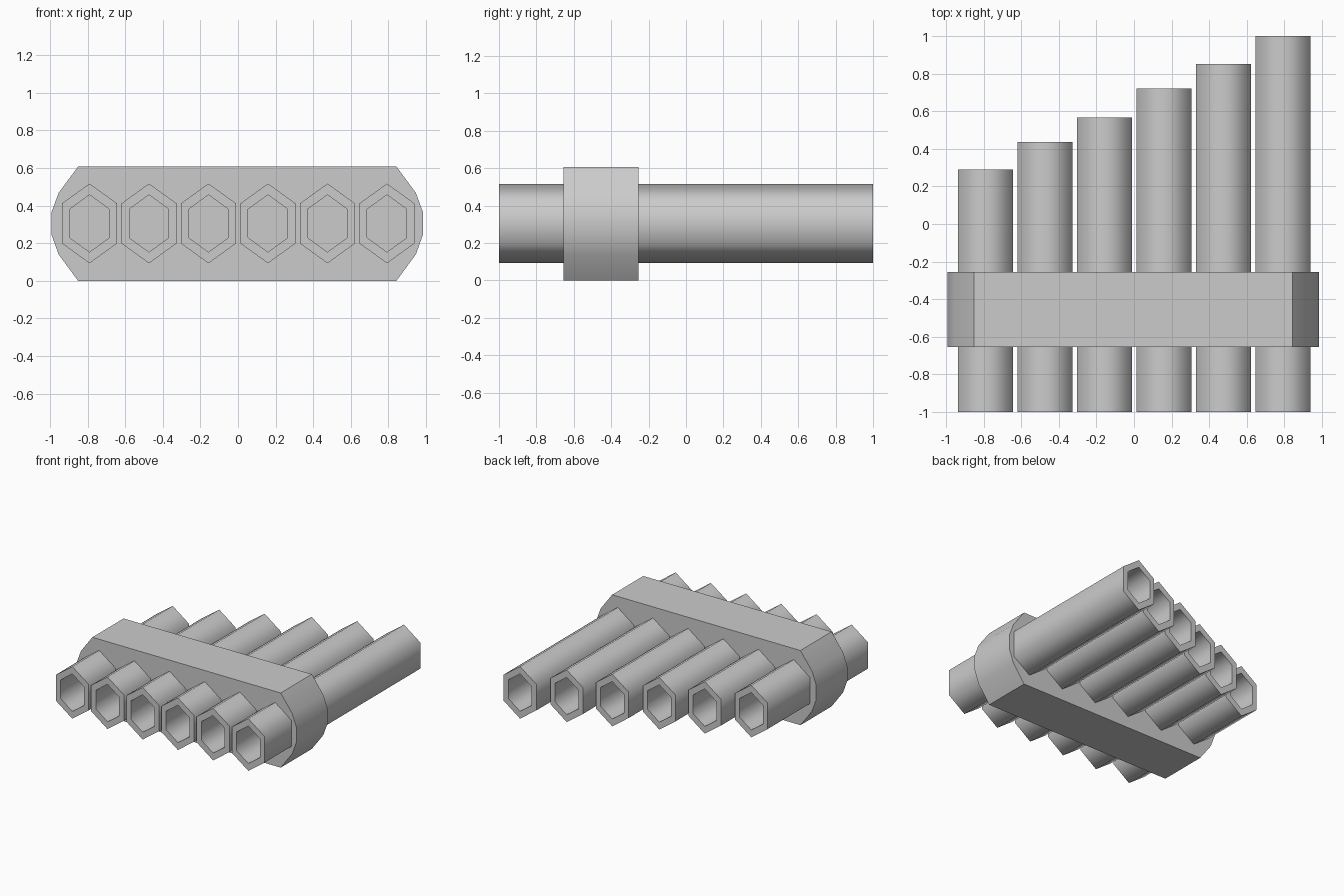
import bpy, bmesh
from math import sin, cos, radians

if "Cube" in bpy.data.objects:
    bpy.data.objects.remove(bpy.data.objects["Cube"])

MID_Z = 0.305


def finish(name, bm, angle):
    bmesh.ops.recalc_face_normals(bm, faces=bm.faces)
    mesh = bpy.data.meshes.new(name)
    bm.to_mesh(mesh)
    bm.free()
    obj = bpy.data.objects.new(name, mesh)
    bpy.context.collection.objects.link(obj)
    bpy.ops.object.select_all(action='DESELECT')
    obj.select_set(True)
    bpy.context.view_layer.objects.active = obj
    bpy.ops.object.shade_smooth_by_angle(angle=radians(angle))
    return obj


def ring(bm, x, y, half_w, half_h):
    """Hexagon with points at top and bottom, in the XZ plane."""
    verts = []
    for i in range(6):
        a = radians(90 + 60 * i)
        verts.append(bm.verts.new((x + half_w * cos(a) / cos(radians(30)), y,
                                   MID_Z + half_h * sin(a))))
    return verts


def tube(name, x, y0, y1):
    bm = bmesh.new()
    loops = [ring(bm, x, y0, 0.147, 0.212), ring(bm, x, y1, 0.147, 0.212),
             ring(bm, x, y1, 0.105, 0.152), ring(bm, x, y0, 0.105, 0.152)]
    for k in range(4):
        a, b = loops[k], loops[(k + 1) % 4]
        for i in range(6):
            j = (i + 1) % 6
            bm.faces.new((a[i], a[j], b[j], b[i]))
    return finish(name, bm, 80)


# Six hollow hexagonal pipes, level at the front and stepped at the back
back_ends = [0.29, 0.435, 0.567, 0.72, 0.852, 1.0]
for n, end in enumerate(back_ends):
    tube(f"pipe_{n + 1}", -0.79 + n * 0.3165, -1.0, end)

# Solid band holding the pipes, with faceted rounded ends
half = [(0.847, 0.0), (0.95, 0.14), (0.988, 0.245),
        (0.988, 0.365), (0.95, 0.468), (0.847, 0.607)]
outline = half + [(-x, z) for x, z in reversed(half)]
bm = bmesh.new()
face = bm.faces.new([bm.verts.new((x - 0.004, -0.655, z)) for x, z in outline])
out = bmesh.ops.extrude_face_region(bm, geom=[face], use_keep_orig=True)
new_verts = [g for g in out['geom'] if isinstance(g, bmesh.types.BMVert)]
bmesh.ops.translate(bm, verts=new_verts, vec=(0, 0.4, 0))
finish("band", bm, 40)
